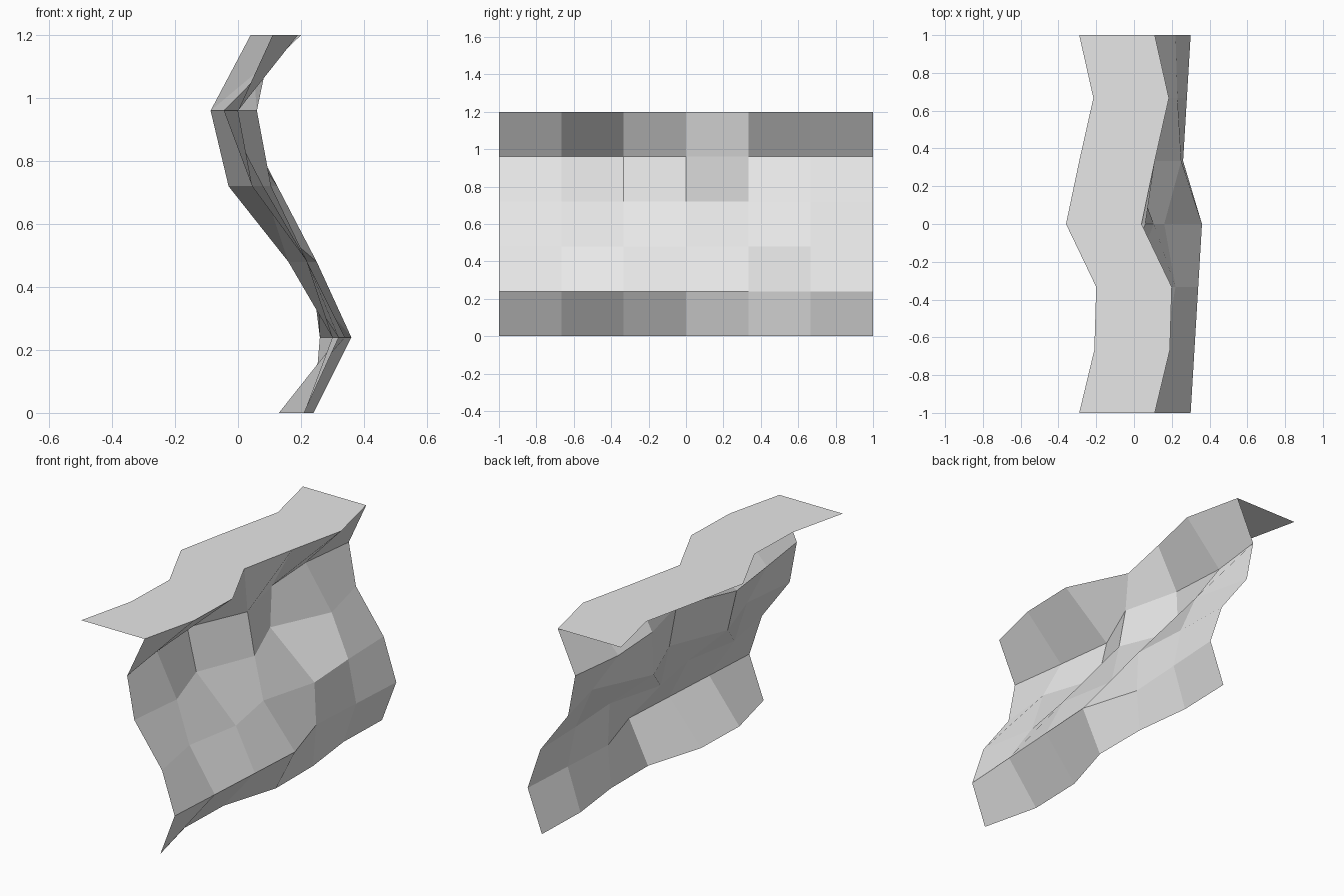
import bpy
import bmesh

cube = bpy.data.objects.get("Cube")
if cube:
    bpy.data.objects.remove(cube, do_unlink=True)

# Plain grey rock
rock = bpy.data.materials.new("rock_grey")
rock.use_nodes = True
grey = (0.8, 0.8, 0.8, 1)
rock.diffuse_color = grey
rock.node_tree.nodes["Principled BSDF"].inputs["Base Color"].default_value = grey

# How far the rock bulges out (hundredths) at each column, one row per height,
# bottom to top; the last column repeats the first so that the piece tiles
BULGE = [
    [21, 13, 14, 24, 24, 20],
    [30, 32, 34, 36, 26, 28],
    [22, 16, 22, 16, 25, 23],
    [4.5, 8, -3, 10.5, -3, 12.5],
    [0, -4.5, -8.7, 6, -2, -4],
    [11, 19, 20, 4, 11, 18.5],
]
HEIGHT = 1.2
LEDGE_DEPTH = 0.4


def row_points(bulge, z, shift=0):
    """Points of one row running from the front end to the back end."""
    closed = bulge + bulge[:1]
    last = len(closed) - 1
    return [(b / 100 + shift, 2 * i / last - 1, z) for i, b in enumerate(closed)]


def make_sheet(name, rows):
    """Join neighbouring rows of points with flat quads."""
    bm = bmesh.new()
    grid = [[bm.verts.new(p) for p in row] for row in rows]
    for low, high in zip(grid, grid[1:]):
        for i in range(len(low) - 1):
            bm.faces.new((low[i], low[i + 1], high[i + 1], high[i]))
    mesh = bpy.data.meshes.new(name)
    bm.to_mesh(mesh)
    bm.free()
    mesh.materials.append(rock)
    obj = bpy.data.objects.new(name, mesh)
    bpy.context.collection.objects.link(obj)
    return obj


# Craggy cliff face
steps = len(BULGE) - 1
make_sheet("cliff_face",
           [row_points(b, HEIGHT * k / steps) for k, b in enumerate(BULGE)])

# Flat ledge on top, following the rim of the cliff
rim = BULGE[-1]
make_sheet("top_ledge",
           [row_points(rim, HEIGHT), row_points(rim, HEIGHT, -LEDGE_DEPTH)])
